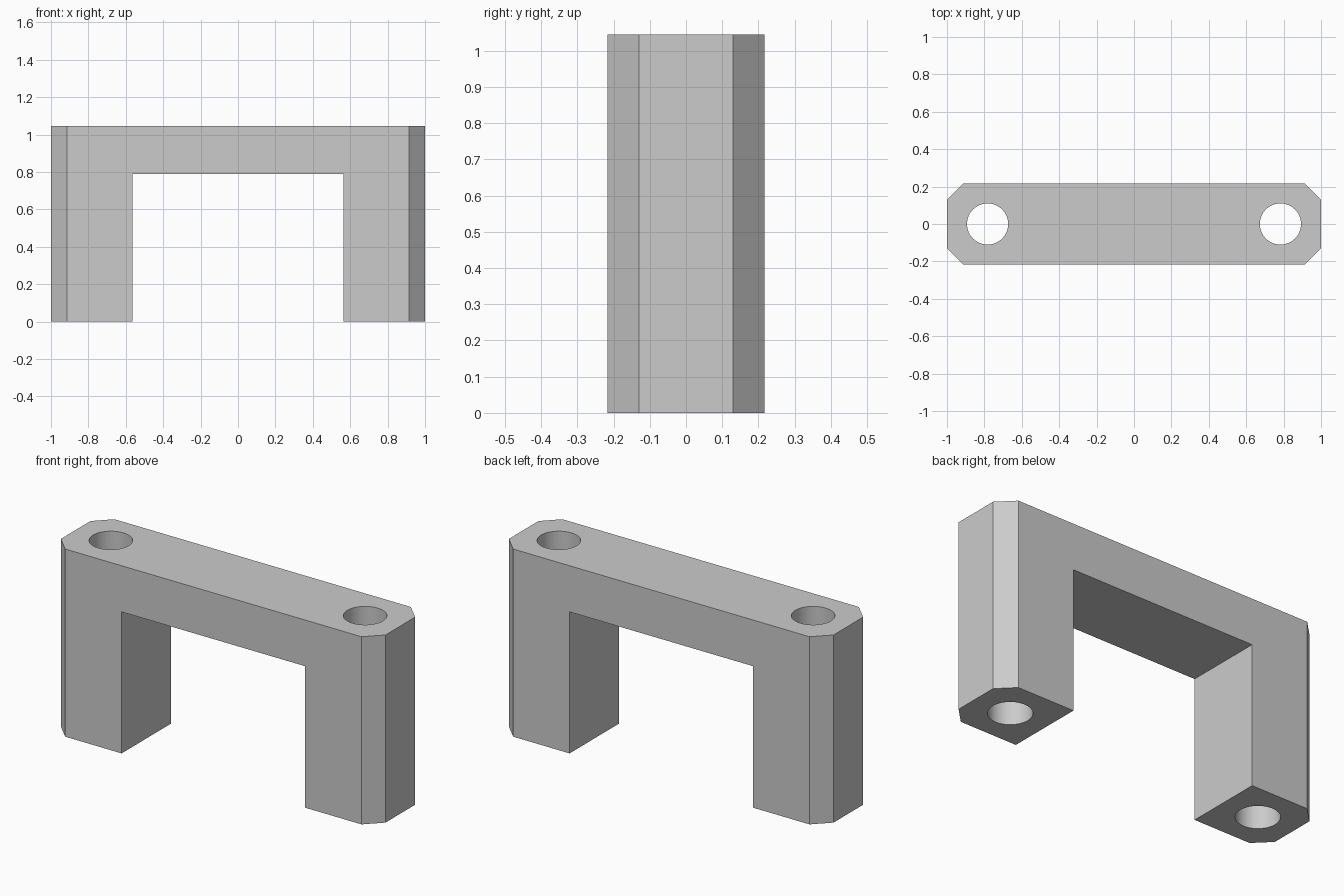
import bpy
import bmesh

WIDTH, DEPTH, HEIGHT = 2.0, 0.434, 1.045
CHAMFER = 0.087
OPENING_HALF, OPENING_TOP = 0.565, 0.788
HOLE_X, HOLE_RADIUS = 0.783, 0.11

cube = bpy.data.objects.get("Cube")
if cube:
    bpy.data.objects.remove(cube, do_unlink=True)

grey = bpy.data.materials.new("plain grey")
grey.use_nodes = True
colour = (0.6, 0.6, 0.6, 1.0)
grey.diffuse_color = colour
for node in grey.node_tree.nodes:
    if node.type == 'BSDF_PRINCIPLED':
        node.inputs["Base Color"].default_value = colour


def new_object(name, bm):
    mesh = bpy.data.meshes.new(name)
    bmesh.ops.recalc_face_normals(bm, faces=bm.faces)
    bm.to_mesh(mesh)
    bm.free()
    mesh.materials.append(grey)
    obj = bpy.data.objects.new(name, mesh)
    bpy.context.scene.collection.objects.link(obj)
    return obj


def box(name, size, z_centre, chamfer=0):
    bm = bmesh.new()
    bmesh.ops.create_cube(bm, size=1)
    bmesh.ops.scale(bm, vec=size, verts=bm.verts)
    bmesh.ops.translate(bm, vec=(0, 0, z_centre), verts=bm.verts)
    if chamfer:
        upright = [e for e in bm.edges
                   if abs(e.verts[0].co.z - e.verts[1].co.z) > 0.1]
        bmesh.ops.bevel(bm, geom=upright, offset=chamfer,
                        offset_type='OFFSET', segments=1, affect='EDGES')
    return new_object(name, bm)


def hole_cutter(name, x):
    bm = bmesh.new()
    bmesh.ops.create_cone(bm, cap_ends=True, segments=64, radius1=HOLE_RADIUS,
                          radius2=HOLE_RADIUS, depth=HEIGHT * 2)
    bmesh.ops.translate(bm, vec=(x, 0, HEIGHT / 2), verts=bm.verts)
    return new_object(name, bm)


# Bridge block with chamfered upright corners
bracket = box("bridge_bracket", (WIDTH, DEPTH, HEIGHT), HEIGHT / 2, CHAMFER)

# Opening between the legs, and a bore down through each leg
cutters = [
    box("opening_cutter", (OPENING_HALF * 2, 1, OPENING_TOP * 2), 0),
    hole_cutter("left_hole_cutter", HOLE_X),
    hole_cutter("right_hole_cutter", -HOLE_X),
]
bpy.context.view_layer.objects.active = bracket
bracket.select_set(True)
for cutter in cutters:
    cutter.hide_render = True
    cut = bracket.modifiers.new(cutter.name, 'BOOLEAN')
    cut.operation = 'DIFFERENCE'
    cut.solver = 'EXACT'
    cut.object = cutter
    bpy.ops.object.modifier_apply(modifier=cut.name)
    bpy.data.objects.remove(cutter, do_unlink=True)

# Smooth bores, crisp outer edges
bpy.ops.object.shade_smooth_by_angle(angle=0.5)
